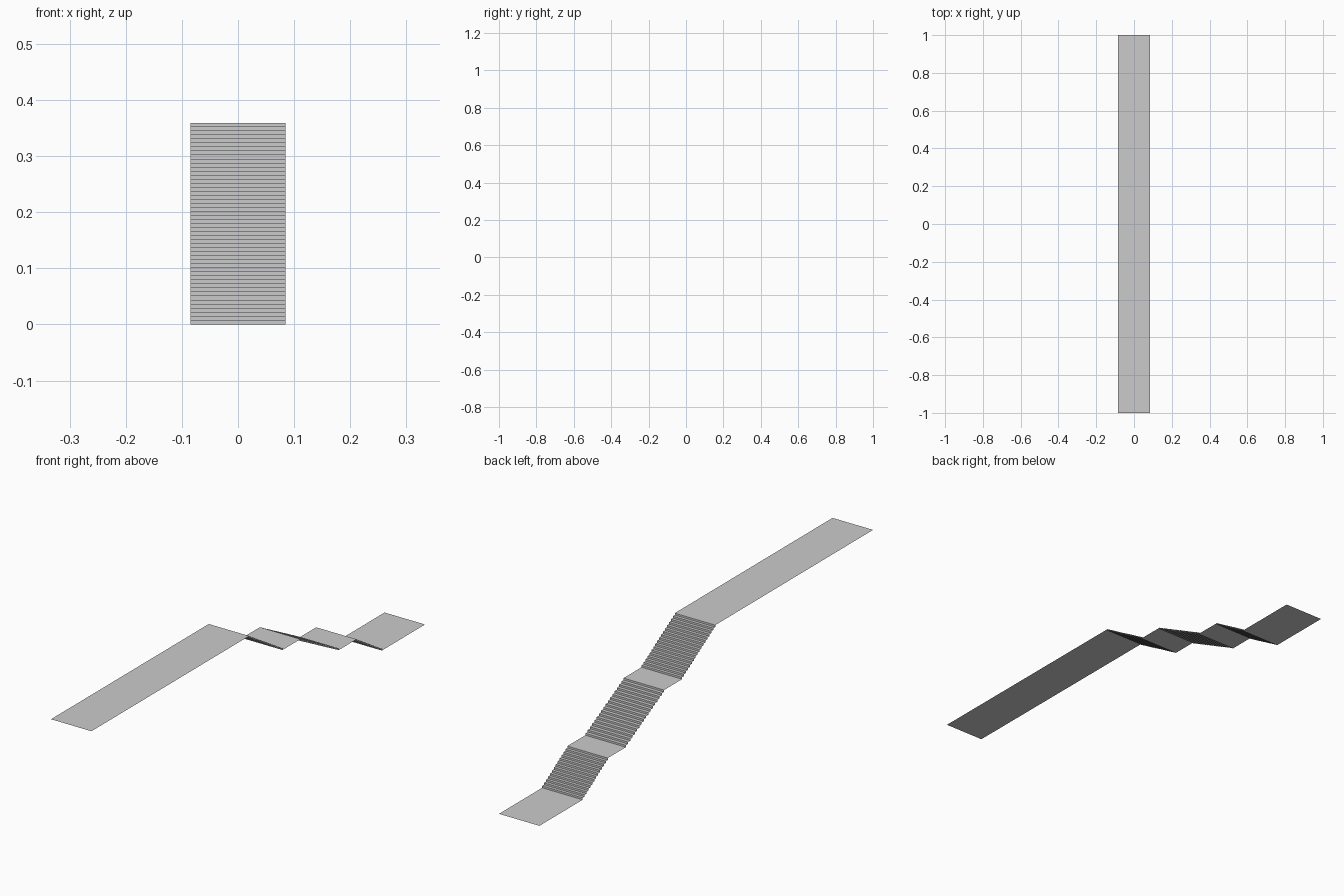
import bpy, bmesh

if "Cube" in bpy.data.objects:
    bpy.data.objects.remove(bpy.data.objects["Cube"])

HALF_W = 0.085
HEIGHT = 0.359
RISER = HEIGHT / 50


def strip(name, profile):
    """Sweep an open (y, z) profile across the width as a thin sheet."""
    bm = bmesh.new()
    rows = [[bm.verts.new((x, y, z)) for x in (-HALF_W, HALF_W)] for y, z in profile]
    for (a, b), (c, d) in zip(rows, rows[1:]):
        bm.faces.new((a, b, d, c))
    mesh = bpy.data.meshes.new(name)
    bm.to_mesh(mesh)
    bm.free()
    obj = bpy.data.objects.new(name, mesh)
    bpy.context.collection.objects.link(obj)


def flight(name, y0, y1, z, risers):
    """Steps going down toward +y, with a riser at both ends."""
    tread = (y1 - y0) / (risers - 1)
    pts = [(y0, z)]
    for i in range(risers):
        y = y0 + i * tread
        z -= RISER
        pts.append((y, z))
        if i < risers - 1:
            pts.append((y + tread, z))
    strip(name, pts)
    return z


# Landings: (name, start y, end y), and the riser count of the flight after each
landings = [("upper_walkway", -1.0, -0.054), ("upper_landing", 0.145, 0.253),
            ("lower_landing", 0.482, 0.590), ("bottom_walkway", 0.741, 1.0)]
flights = [("upper_flight", 18), ("middle_flight", 18), ("lower_flight", 14)]

z = HEIGHT
for i, (name, y0, y1) in enumerate(landings):
    strip(name, [(y0, z), (y1, z)])
    if i < len(flights):
        z = flight(flights[i][0], y1, landings[i + 1][1], z, flights[i][1])
